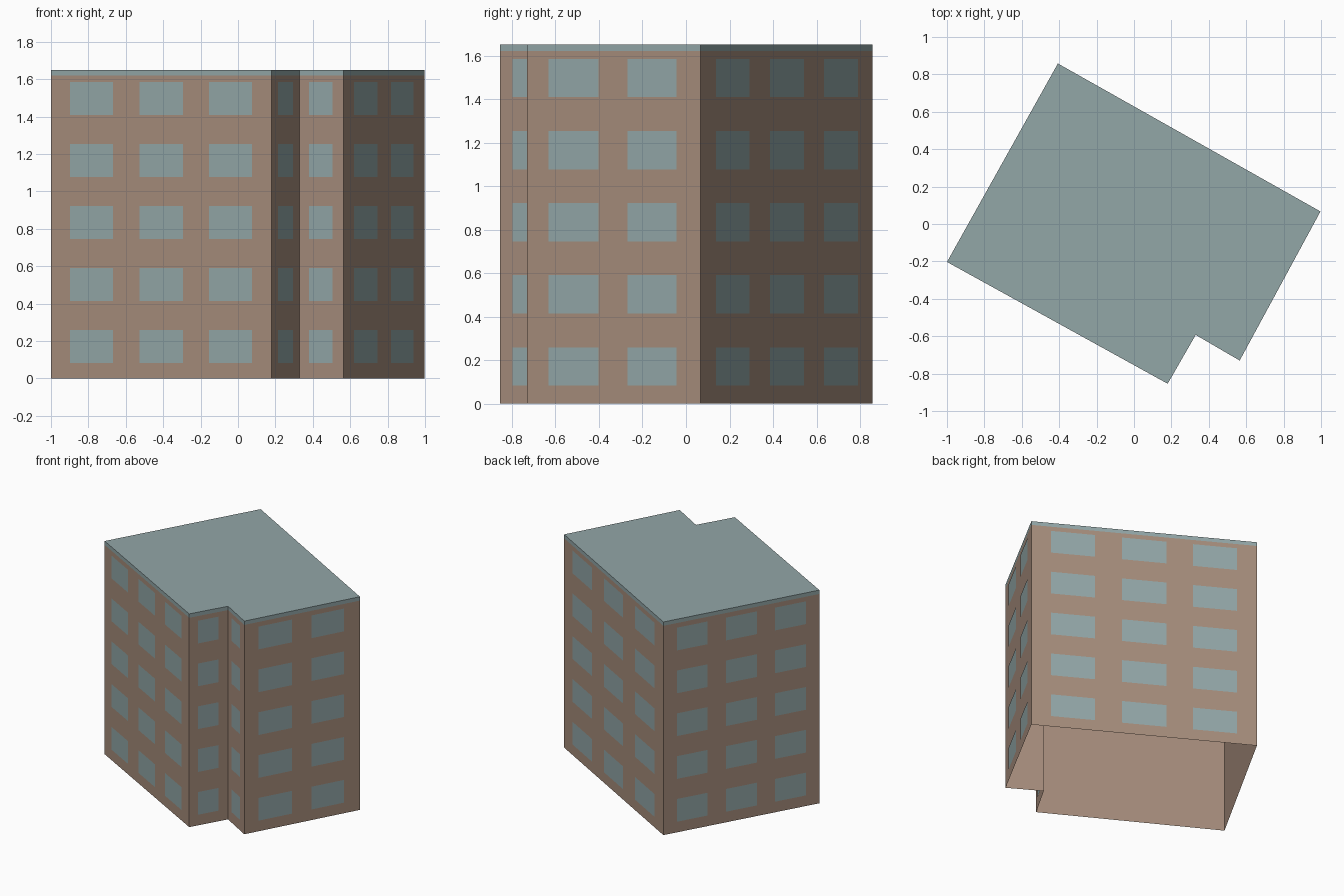
import bpy
import bmesh
from mathutils import Vector

if "Cube" in bpy.data.objects:
    bpy.data.objects.remove(bpy.data.objects["Cube"])

HEIGHT, BAND = 1.65, 1.62
FLOORS, SILL, PITCH, PANE = 5, 0.083, 0.3315, 0.176
OFFSET = 0.002


def material(name, rgb):
    mat = bpy.data.materials.new(name)
    mat.use_nodes = True
    mat.diffuse_color = (*rgb, 1)
    mat.node_tree.nodes["Principled BSDF"].inputs["Base Color"].default_value = (*rgb, 1)
    return mat


brown = material("wall brown", (0.38, 0.265, 0.20))
teal = material("grey teal", (0.29, 0.385, 0.39))


def make_object(name, bm, mats):
    mesh = bpy.data.meshes.new(name)
    bm.to_mesh(mesh)
    bm.free()
    for mat in mats:
        mesh.materials.append(mat)
    obj = bpy.data.objects.new(name, mesh)
    bpy.context.collection.objects.link(obj)
    return obj


# Footprint, counter-clockwise seen from above
corners = [Vector(p) for p in [(-1, -0.203), (0.18, -0.854), (0.33, -0.593),
                               (0.565, -0.73), (0.997, 0.067), (-0.407, 0.858)]]
count = len(corners)

# Open-bottomed shell: walls, coloured top band and flat roof
bm = bmesh.new()
rings = [[bm.verts.new((p.x, p.y, z)) for p in corners] for z in (0, BAND, HEIGHT)]
for level in range(2):
    low, high = rings[level], rings[level + 1]
    for i in range(count):
        j = (i + 1) % count
        face = bm.faces.new((low[i], low[j], high[j], high[i]))
        face.material_index = level
bm.faces.new(rings[2]).material_index = 1
make_object("building_shell", bm, [brown, teal])

# Window columns as start and end fractions along each wall
three = [(0.087, 0.282), (0.402, 0.598), (0.716, 0.912)]
two = [(0.123, 0.413), (0.58, 0.862)]
one = [(0.22, 0.755)]
walls = [("front", three), ("notch_side", one), ("notch_front", one),
         ("right", two), ("back", three), ("left", three)]

for i, (name, columns) in enumerate(walls):
    start, end = corners[i], corners[(i + 1) % count]
    run = end - start
    shift = Vector((run.y, -run.x)).normalized() * OFFSET
    bm = bmesh.new()
    for floor in range(FLOORS):
        z0 = SILL + floor * PITCH
        z1 = z0 + PANE
        for a, b in columns:
            p, q = start + run * a + shift, start + run * b + shift
            bm.faces.new([bm.verts.new(v) for v in
                          ((p.x, p.y, z0), (q.x, q.y, z0), (q.x, q.y, z1), (p.x, p.y, z1))])
    make_object(name + "_windows", bm, [teal])
